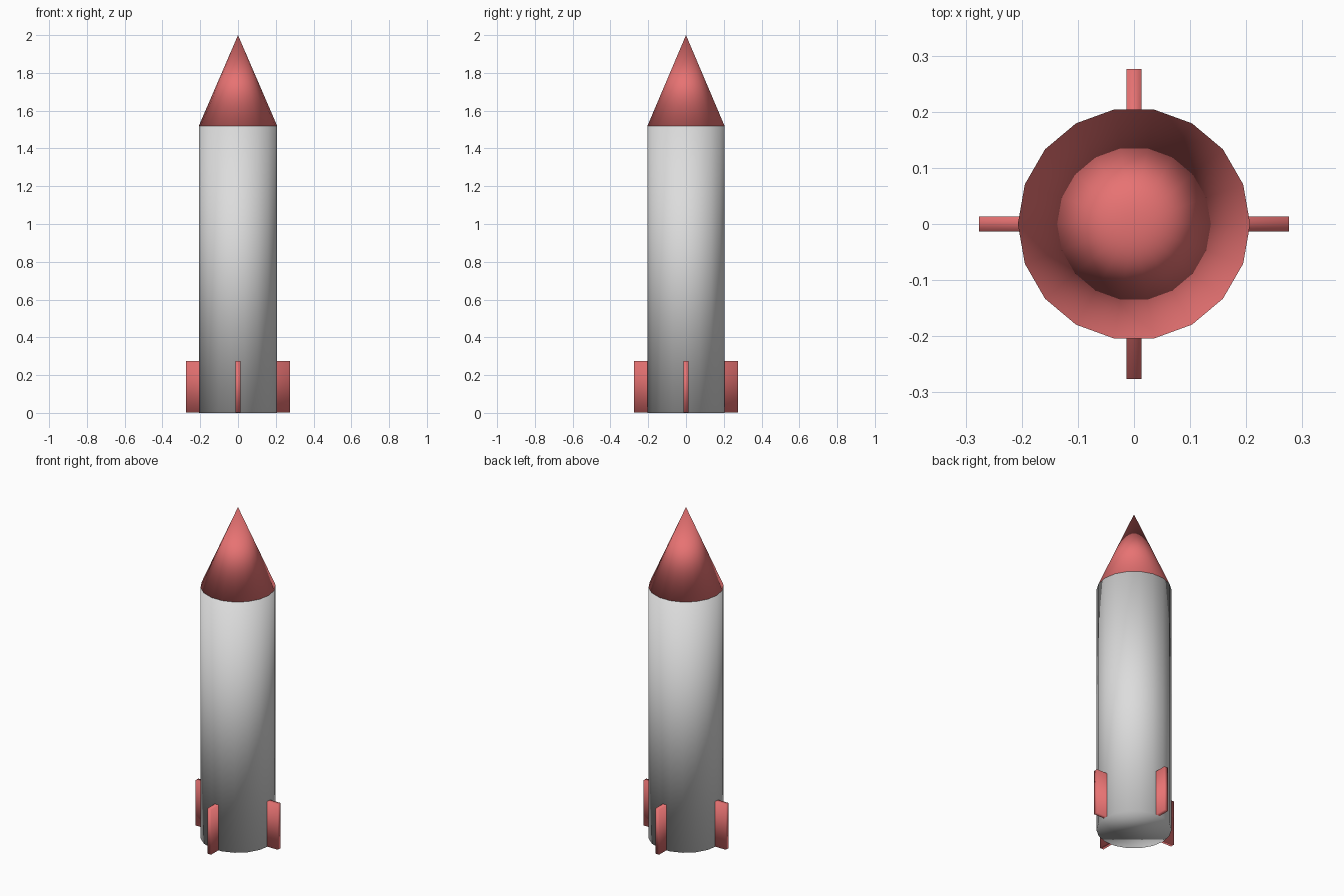
import bpy
import bmesh
from math import pi
from mathutils import Matrix

SIDES = 18
RADIUS = 0.207
BODY_TOP = 1.52
TIP = 2.0
FIN_SPAN, FIN_THICK, FIN_TOP = 0.552, 0.026, 0.275
FIN_BOTTOM = 0.001  # tiny lift keeps the fins off the base cap

cube = bpy.data.objects.get("Cube")
if cube:
    bpy.data.objects.remove(cube, do_unlink=True)


def make_material(name, color):
    mat = bpy.data.materials.new(name)
    mat.use_nodes = True
    mat.diffuse_color = color
    mat.node_tree.nodes["Principled BSDF"].inputs["Base Color"].default_value = color
    return mat


def add_object(name, bm, mat):
    """Finish a part: smooth every face, caps included."""
    for face in bm.faces:
        face.smooth = True
    mesh = bpy.data.meshes.new(name)
    bm.to_mesh(mesh)
    bm.free()
    mesh.materials.append(mat)
    obj = bpy.data.objects.new(name, mesh)
    bpy.context.collection.objects.link(obj)
    return obj


def add_round(name, bottom, top, top_radius, mat):
    """Upright cylinder or cone with a corner pointing along x."""
    bm = bmesh.new()
    place = Matrix.Translation((0, 0, (bottom + top) / 2)) @ Matrix.Rotation(pi / 2, 4, "Z")
    bmesh.ops.create_cone(bm, cap_ends=True, segments=SIDES, radius1=RADIUS,
                          radius2=top_radius, depth=top - bottom, matrix=place)
    bmesh.ops.remove_doubles(bm, verts=bm.verts, dist=0.0001)
    return add_object(name, bm, mat)


def add_fin_pair(name, angle, mat):
    """One plate running through the body makes two opposite fins."""
    bm = bmesh.new()
    place = (Matrix.Translation((0, 0, (FIN_BOTTOM + FIN_TOP) / 2))
             @ Matrix.Rotation(angle, 4, "Z")
             @ Matrix.Diagonal((FIN_SPAN, FIN_THICK, FIN_TOP - FIN_BOTTOM, 1)))
    bmesh.ops.create_cube(bm, size=1, matrix=place)
    return add_object(name, bm, mat)


grey = make_material("light grey", (0.72, 0.72, 0.72, 1))
red = make_material("soft red", (0.8, 0.17, 0.17, 1))

# Body and nose
add_round("rocket_body", 0, BODY_TOP, RADIUS, grey)
add_round("nose_cone", BODY_TOP, TIP, 0, red)

# Fins
add_fin_pair("side_fins", 0, red)
add_fin_pair("front_back_fins", pi / 2, red)
